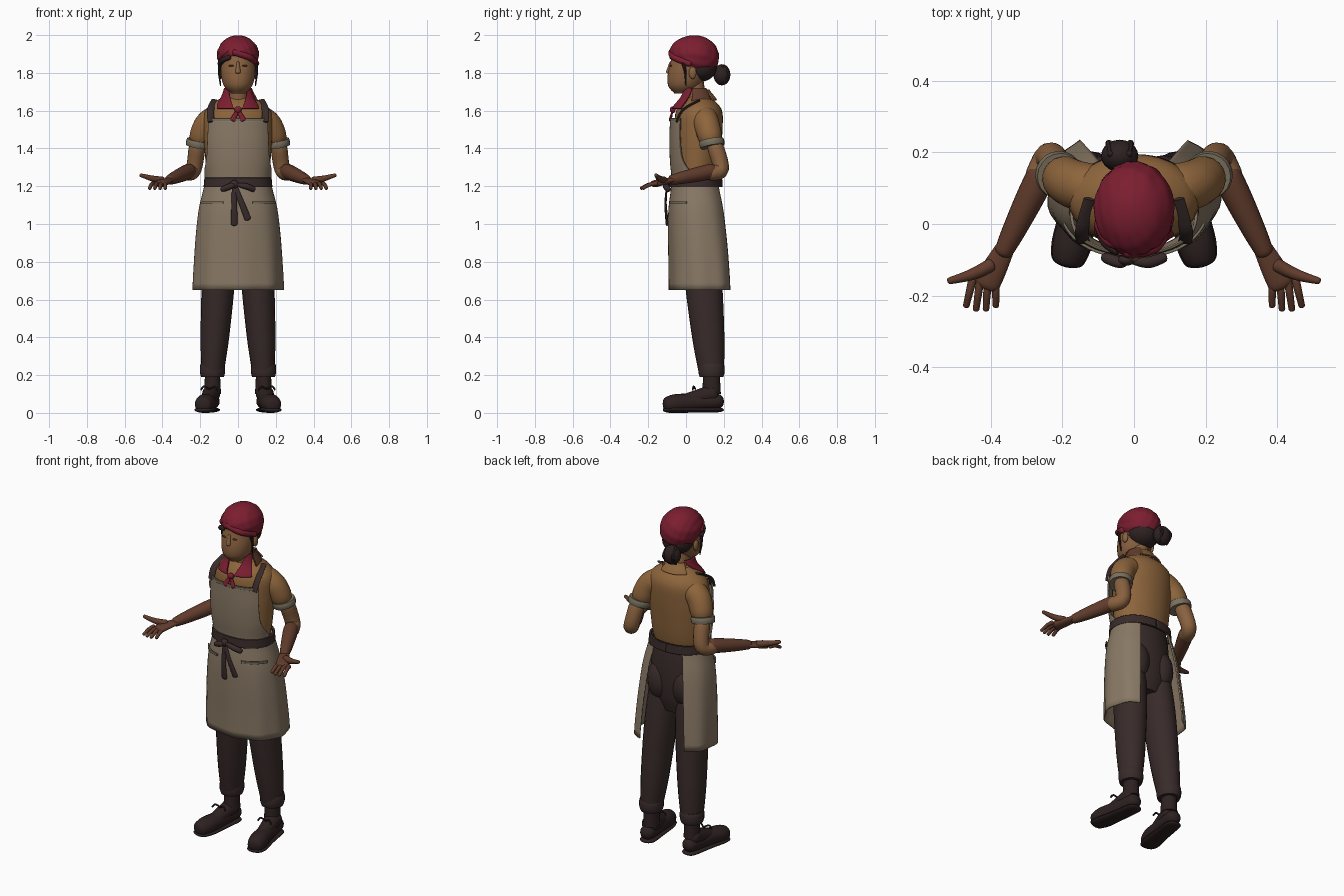
import bpy, bmesh, math
from mathutils import Vector as V

if "Cube" in bpy.data.objects:
    bpy.data.objects.remove(bpy.data.objects["Cube"])


def paint(name, red, green, blue):
    colour = (red, green, blue, 1)
    material = bpy.data.materials.new(name)
    material.use_nodes = True
    material.diffuse_color = colour
    shader = material.node_tree.nodes["Principled BSDF"]
    shader.inputs["Base Color"].default_value = colour
    shader.inputs["Roughness"].default_value = .9
    return material


shirt_tan = paint("shirt tan", .27, .13, .045)
face_skin = paint("face skin", .25, .12, .05)
arm_brown = paint("arm brown", .12, .045, .025)
scarf_red = paint("scarf red", .2, .013, .03)
canvas = paint("apron canvas", .25, .19, .13)
hem_grey = paint("hem grey", .19, .16, .11)
denim = paint("trouser brown", .04, .024, .023)
dark = paint("hair and leather", .027, .015, .015)


def finish(name, mesh, material):
    """Turn a bmesh into a smooth-shaded object of one colour."""
    bmesh.ops.recalc_face_normals(mesh, faces=mesh.faces)
    data = bpy.data.meshes.new(name)
    mesh.to_mesh(data)
    mesh.free()
    data.materials.append(material)
    part = bpy.data.objects.new(name, data)
    bpy.context.collection.objects.link(part)
    bpy.ops.object.select_all(action="DESELECT")
    part.select_set(True)
    bpy.context.view_layer.objects.active = part
    bpy.ops.object.shade_smooth_by_angle(angle=math.radians(40))
    return part


def along(values, t):
    """Smooth curve through evenly spaced numbers or points, t from 0 to 1."""
    last = len(values) - 1
    i = min(int(t * last), max(last - 1, 0))
    f = t * last - i
    a, b = values[max(i - 1, 0)], values[i]
    c, d = values[min(i + 1, last)], values[min(i + 2, last)]
    return b + ((c - a) * f + (a * 2 - b * 5 + c * 4 - d) * f * f + (b * 3 - a - c * 3 + d) * f ** 3) * .5


def bridge(rings, closed):
    """Join rings of points into a skin, capped when closed."""
    mesh = bmesh.new()
    grid = [[mesh.verts.new(point) for point in ring] for ring in rings]
    count = len(grid[0])
    for low, high in zip(grid, grid[1:]):
        for j in range(count if closed else count - 1):
            k = (j + 1) % count
            mesh.faces.new((low[j], low[k], high[k], high[j]))
    if closed:
        mesh.faces.new(grid[0])
        mesh.faces.new(grid[-1])
    return mesh


def limb(name, material, path, radii, squash=1, side=1, level=False, rounded=True, sides=20, steps=24):
    """Solid swept along a path; level keeps its rings horizontal and its ends flat."""
    path = [V((p.x * side, p.y, p.z)) for p in path]
    way = path[-1] - path[0]
    reference = V((0, 1, 0)) if abs(way.normalized().z) > .75 else V((0, 0, 1))
    across, rings = None, []
    for k in range(steps + 1):
        t = (1 - math.cos(math.pi * k / steps)) / 2
        ahead = along(path, min(t + .01, 1)) - along(path, max(t - .01, 0))
        ahead = V((0, 0, 1)) if level else ahead.normalized()
        across = across - ahead * across.dot(ahead) if across else ahead.cross(reference)
        across.normalize()
        up = across.cross(ahead) * squash
        radius = along(radii, t)
        if rounded and not level:
            inset = min(1, min(t, 1 - t) * way.length / radius)
            radius *= max(.05, math.sqrt(1 - (1 - inset) ** 2))
        turns = [math.tau * j / sides for j in range(sides)]
        rings.append([along(path, t) + (across * math.cos(a) + up * math.sin(a)) * radius for a in turns])
    return finish(name, bridge(rings, True), material)


def sheet(name, material, top, bottom, widths, centres, start, end, depth=.74, ripple=0, thick=.008, side=1):
    """Cloth wrapped round the body between two heights and two angles, zero being the front."""
    rings, rows, columns = [], 16, 48
    for i in range(rows + 1):
        t = i / rows
        width, centre = along(widths, t), along(centres, t)
        ring = []
        for j in range(columns + 1):
            angle = math.radians(along((along(start, t), along(end, t)), j / columns))
            reach = width * (1 + ripple * t * math.sin(9 * angle + 1))
            x, y = [math.copysign(abs(q) ** .9, q) for q in (math.sin(angle), math.cos(angle))]
            ring.append((side * reach * x, centre - reach * depth * y, top + (bottom - top) * t))
        rings.append(ring)
    part = finish(name, bridge(rings, False), material)
    cloth = part.modifiers.new("thickness", "SOLIDIFY")
    cloth.thickness, cloth.offset = thick, 0


def blob(name, material, place, size, side=1):
    mesh = bmesh.new()
    bmesh.ops.create_uvsphere(mesh, u_segments=20, v_segments=12, radius=1)
    for vert in mesh.verts:
        vert.co = vert.co * V(size) + V((place[0] * side, place[1], place[2]))
    finish(name, material=material, mesh=mesh)


# Torso, seat, neck and head
limb("shirt_torso", shirt_tan, [V((0, .055, 1.2)), V((0, .072, 1.68))], (.15, .166, .176, .182, .17, .07),
     squash=.7, level=True, sides=32)
limb("trouser_seat", denim, [V((0, .06, 1.24)), V((0, .07, .82))], (.15, .165, .17, .155, .12),
     squash=.68, level=True, sides=32)
limb("neck", face_skin, [V((0, .06, 1.6)), V((0, .04, 1.78))], (.055, .05), level=True)
limb("head", face_skin, [V((0, -.02, 1.69)), V((0, .045, 1.95))], (.036, .074, .09, .092, .09, .07),
     squash=1.13, level=True, sides=32)
limb("nose", face_skin, [V((0, -.08, 1.86)), V((0, -.093, 1.795))], (.006, .016))
blob("lips", arm_brown, (0, -.087, 1.76), (.024, .007, .006))

# Back hair, parted fringe, low bun and the strands wound round it
blob("back_hair", dark, (0, .075, 1.825), (.089, .086, .072))
limb("side_fringe", dark, [V((-.098, 0, 1.845)), V((-.08, -.05, 1.868)), V((-.04, -.078, 1.885))], (.014,))
bun = V((-.04, .19, 1.79))
blob("hair_bun", dark, bun, (.052, .045, .056))
for slant in (-1, 0, 1):
    lean = V((.025 * slant, 0, 0))
    limb("bun_strand", dark, [bun + lean - V((0, 0, .05)), bun + lean * 1.2 + V((0, .035, 0)), bun + lean + V((0, 0, .05))],
         (.01,), sides=8)

# Head scarf: folded dome cut along a sloping rim, with two wrapped folds
mesh = bmesh.new()
bmesh.ops.create_uvsphere(mesh, u_segments=64, v_segments=32, radius=1)
bmesh.ops.bisect_plane(mesh, geom=mesh.verts[:] + mesh.edges[:] + mesh.faces[:], plane_co=(0, -1, -.16),
                       plane_no=(.12, .5, 1), clear_inner=True)
for vert in mesh.verts:
    x, y, z = vert.co
    fold = 1 + .014 * math.sin(19 * x + 7 * z + 5 * y) + .01 * math.sin(14 * z - 6 * x)
    vert.co = V((x * fold, y * fold, z - .1 * y * (1 - z))) * V((.111, .131, .106)) + V((0, .043, 1.893))
finish("head_scarf", mesh, scarf_red).modifiers.new("thickness", "SOLIDIFY").thickness = .008
limb("scarf_short_fold", scarf_red, [V((-.1, .01, 1.875)), V((-.06, -.05, 1.915)), V((.02, -.03, 1.965))], (.018,))
limb("scarf_long_fold", scarf_red, [V((.1, .03, 1.845)), V((.06, -.062, 1.882)), V((-.03, -.078, 1.912))], (.017,))

# Shirt collar and neckerchief knot
sheet("back_collar", shirt_tan, 1.71, 1.655, (.066, .105), (.055,), (145,), (235,), depth=1)
sheet("collar_side", arm_brown, 1.72, 1.65, (.07, .1), (.05,), (80,), (145,), depth=.95)
knot = V((0, -.07, 1.605))
blob("kerchief_knot", scarf_red, knot, (.02, .016, .018))

# Apron bib, wrapped skirt and waist tie
sheet("apron_bib", canvas, 1.56, 1.22, (.19, .193, .186, .17), (.06, .055), (-53, -54, -62, -95), (53, 54, 62, 95))
sheet("bib_hem", hem_grey, 1.56, 1.545, (.193,), (.06,), (-53,), (53,))
sheet("apron_skirt", canvas, 1.23, .65, (.17, .203, .22, .23, .237), (.055, .09), (-150, -143), (150, 143), ripple=.018)
sheet("waist_tie", denim, 1.245, 1.195, (.172, .176), (.053,), (-180,), (180,), depth=.77, thick=.012)
tie = V((-.02, -.1, 1.21))
blob("tie_knot", denim, tie, (.024, .016, .022))
for name, sway, drop in (("long", 0, .22), ("short", .075, .19)):
    limb(name + "_tie_end", denim, [tie, tie + V((sway / 2, -.008, -drop / 2)), tie + V((sway, 0, -drop))],
         (.012, .018), squash=.4, sides=10)

# Arm and leg landmarks on the left side, mirrored for the right
sleeve_end, elbow = V((.212, .14, 1.41)), V((.235, .185, 1.29))
wrist, knuckles = V((.37, -.09, 1.23)), V((.42, -.18, 1.21))
hip, hem = V((.088, .07, .95)), V((.135, .135, .2))
shoe_path = [V((.19, -.12, .04)), V((.165, -.01, .053)), V((.135, .2, .062))]
shoe_widths = (.038, .053, .047, .043)

for side, tag, collar_end in ((1, "left_", 80), (-1, "right_", 135)):
    # Eye, ear and loose lock
    blob(tag + "eye", arm_brown, (.036, -.081, 1.838), (.015, .007, .004), side)
    blob(tag + "ear", face_skin, (.092, .035, 1.8), (.012, .02, .032), side)
    limb(tag + "hair_lock", dark, [V((.09, -.02, 1.87)), V((.1, -.005, 1.81)), V((.092, 0, 1.73))],
         (.011, .003), side=side, sides=8)

    # Neckerchief half, loose end and apron strap
    sheet(tag + "neckerchief", scarf_red, 1.72, 1.61, (.07, .09, .13), (.045,), (40, 8), (collar_end, 55),
          depth=.9, side=side)
    limb(tag + "kerchief_end", scarf_red, [knot, knot + V((.03, -.015, -.06))], (.008, .016), squash=.5, side=side)
    limb(tag + "apron_strap", denim, [V((.142, -.05, 1.54)), V((.145, -.016, 1.605)), V((.122, .07, 1.655))],
         (.019,), squash=.35, side=side, rounded=False)

    # Skirt pocket opening and bow loop
    sheet(tag + "pocket_opening", hem_grey, 1.12, 1.108, (.207,), (.061,), (20,), (70,), side=side)
    limb(tag + "tie_loop", denim, [V((.015 * -side, -.1, 1.21)), V((.04, -.107, 1.2)), V((.09, -.09, 1.18))],
         (.008, .016, .014), side=side)

    # Short sleeve, turned cuff and bare arm
    limb(tag + "sleeve", shirt_tan, [V((.08, .09, 1.575)), V((.165, .11, 1.525)), sleeve_end], (.072, .068, .062), side=side)
    limb(tag + "sleeve_cuff", hem_grey, [sleeve_end + V((-.006, -.006, .035)), sleeve_end], (.064, .067, .064),
         side=side, rounded=False)
    limb(tag + "upper_arm", face_skin, [sleeve_end + V((0, 0, .04)), elbow, elbow.lerp(wrist, .3)],
         (.046, .042, .041), side=side)
    limb(tag + "forearm", arm_brown, [elbow.lerp(wrist, .1), wrist], (.04, .04, .033, .024), side=side)

    # Open palm, four fingers in a fan and an outward thumb
    limb(tag + "palm", arm_brown, [elbow.lerp(wrist, .85), wrist.lerp(knuckles, .4), knuckles],
         (.024, .035, .04), squash=.5, side=side)
    for i, finger in enumerate(("little", "ring", "middle", "index")):
        base = V((.386 + .021 * i, -.15, 1.215))
        tip = V((.385 + .028 * i, .005 * (i - 1.5) ** 2 - .244, 1.186))
        limb(tag + finger + "_finger", arm_brown, [base, base.lerp(tip, .5) + V((0, 0, .008)), tip],
             (.012, .009), side=side, sides=10)
    limb(tag + "thumb", arm_brown, [wrist + V((.02, -.02, 0)), V((.45, -.14, 1.24)), V((.52, -.16, 1.26))],
         (.02, .016, .009), side=side)

    # Rounded seat, trouser leg, turned-up hem and ankle
    blob(tag + "seat", denim, (.082, .1, .98), (.085, .092, .13), side)
    limb(tag + "trouser_leg", denim, [hip, hem], (.083, .088, .077, .058), squash=1.13, side=side, level=True)
    limb(tag + "trouser_cuff", denim, [hem + V((0, 0, .06)), hem - V((0, 0, .01))], (.063, .067, .066, .06),
         squash=1.04, side=side, level=True)
    limb(tag + "ankle", dark, [hem, hem - V((0, 0, .1))], (.04, .045), squash=1.1, side=side, level=True)

    # Shoe with flat sole, high tongue and laces
    limb(tag + "shoe", dark, shoe_path, shoe_widths, squash=.95, side=side)
    limb(tag + "sole", dark, [V((p.x, p.y, .016)) for p in shoe_path], [w + .003 for w in shoe_widths],
         squash=.29, side=side)
    limb(tag + "shoe_tongue", dark, [V((.165, -.03, .055)), V((.137, .17, .11))], (.036, .05), side=side)
    bow = V((.152, .05, .125))
    for reach in (-1, 1):
        limb(tag + "lace_loop", dark, [bow, bow + V((.028 * reach, -.01, .015)), bow + V((.045 * reach, -.015, -.005))],
             (.005,), side=side, sides=8)
